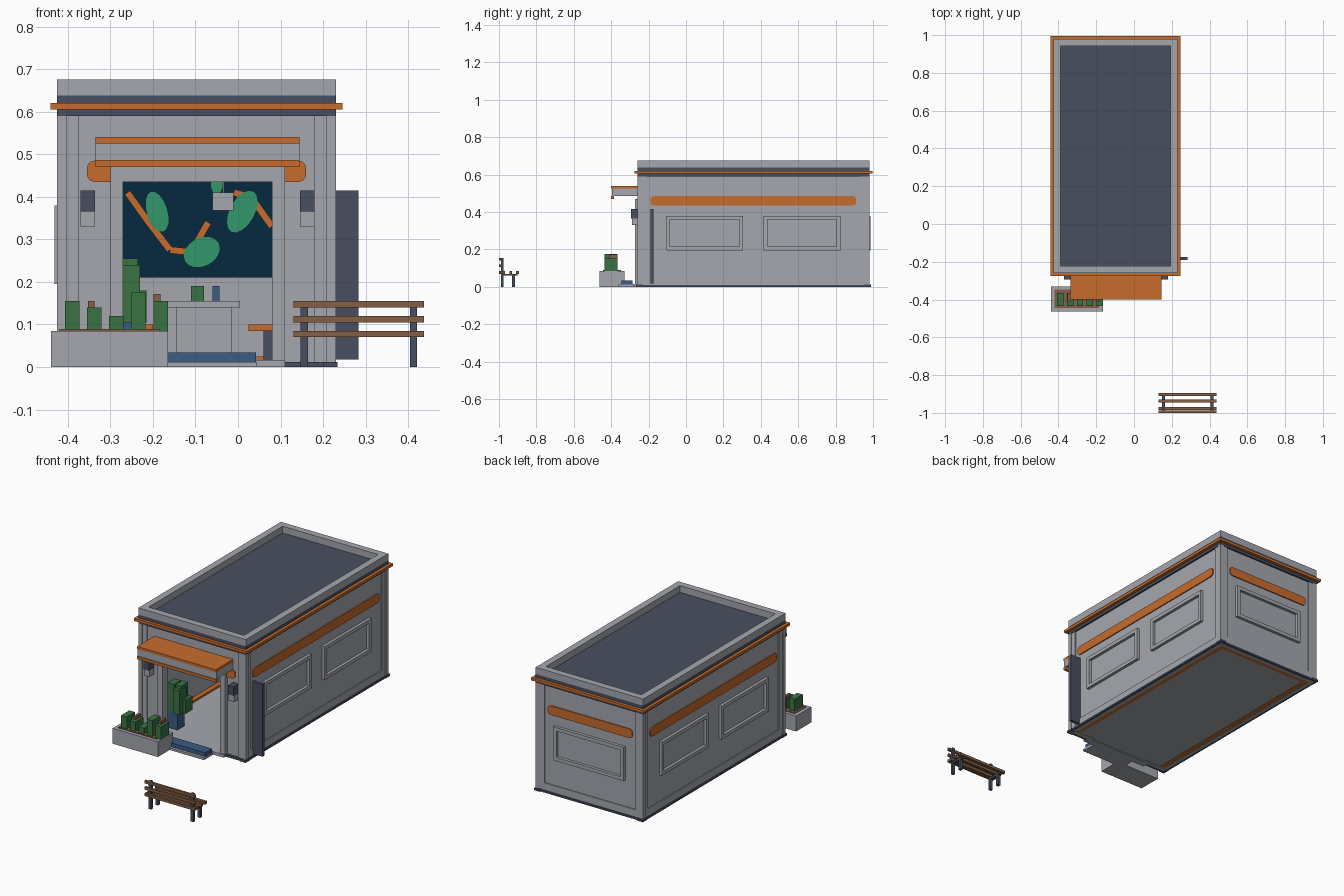
import bpy, bmesh, math
from mathutils import Vector

cube = bpy.data.objects.get("Cube")
if cube:
    bpy.data.objects.remove(cube, do_unlink=True)


def material(name, red, green, blue):
    def linear(value):
        return (value / 255) ** 2.2
    mat = bpy.data.materials.new(name)
    color = (linear(red), linear(green), linear(blue), 1)
    mat.diffuse_color = color
    mat.use_nodes = True
    mat.node_tree.nodes["Principled BSDF"].inputs["Base Color"].default_value = color
    return mat


GREY = material("pale grey", 163, 166, 173)
SLATE = material("dark slate", 74, 80, 96)
ORANGE = material("warm orange", 198, 108, 48)
TEAL = material("deep teal", 13, 46, 66)
LEAF = material("mural green", 55, 150, 108)
GREEN = material("plant green", 60, 114, 68)
BLUE = material("muted blue", 62, 92, 130)
WOOD = material("bench wood", 130, 95, 70)

# Outer limits of the building
LEFT, RIGHT, FRONT, BACK = -0.425, 0.23, -0.26, 0.98
MID = (LEFT + RIGHT) / 2
EAVES = 0.59


# Places (along, outward, up) coordinates on each side of the building
SIDES = {
    "right": lambda u, d, z: Vector((LEFT - d, u, z)),
    "left": lambda u, d, z: Vector((RIGHT + d, u, z)),
    "front": lambda u, d, z: Vector((u, FRONT - d, z)),
    "back": lambda u, d, z: Vector((u, BACK + d, z)),
}


def prism(name, mat, outline, inner, outer, place):
    """Extrude an outline of (along, up) points between two depths."""
    bm = bmesh.new()
    near = [bm.verts.new(place(u, inner, z)) for u, z in outline]
    far = [bm.verts.new(place(u, outer, z)) for u, z in outline]
    bm.faces.new(near)
    bm.faces.new(far)
    count = len(outline)
    for i in range(count):
        j = (i + 1) % count
        bm.faces.new((near[i], near[j], far[j], far[i]))
    bmesh.ops.recalc_face_normals(bm, faces=bm.faces)
    mesh = bpy.data.meshes.new(name)
    bm.to_mesh(mesh)
    bm.free()
    mesh.materials.append(mat)
    obj = bpy.data.objects.new(name, mesh)
    bpy.context.collection.objects.link(obj)
    return obj


def box(name, mat, x, y, z):
    outline = [(x[0], z[0]), (x[1], z[0]), (x[1], z[1]), (x[0], z[1])]
    return prism(name, mat, outline, y[0], y[1], lambda u, d, h: Vector((u, d, h)))


def panel(name, mat, side, along, depth, up):
    outline = [(along[0], up[0]), (along[1], up[0]), (along[1], up[1]), (along[0], up[1])]
    return prism(side + "_" + name, mat, outline, depth[0], depth[1], SIDES[side])


def stripe(side, start, end, low=0.435, high=0.485):
    radius = 0.018
    outline = []
    corners = ((end, high, -1, -1), (start, high, 1, -1), (start, low, 1, 1), (end, low, -1, 1))
    for quarter, (u, z, du, dz) in enumerate(corners):
        for step in range(4):
            angle = math.pi / 2 * (quarter + step / 3)
            outline.append((u + radius * (du + math.cos(angle)), z + radius * (dz + math.sin(angle))))
    prism(side + "_stripe", ORANGE, outline, -0.012, -0.004, SIDES[side])


def window(side, start, end, low=0.195, high=0.38, rim=0.02):
    depth = (-0.012, 0.006)
    for edge in (low, high - rim):
        panel("window_rail", GREY, side, (start, end), depth, (edge, edge + rim))
    for edge in (start, end - rim):
        panel("window_stile", GREY, side, (edge, edge + rim), depth, (low + rim, high - rim))


def ring(name, mat, grow, width, z):
    x0, x1, y0, y1 = LEFT - grow, RIGHT + grow, FRONT - grow, BACK + grow
    for y in (y0, y1 - width):
        box(name + "_cross", mat, (x0, x1), (y, y + width), z)
    for x in (x0, x1 - width):
        box(name + "_long", mat, (x, x + width), (y0 + width, y1 - width), z)


# Side and back walls with rails, windows and stripes
for side in ("left", "right"):
    panel("wall", GREY, side, (FRONT + 0.01, BACK - 0.01), (-0.03, -0.01), (0, EAVES))
    panel("base_rail", GREY, side, (FRONT, BACK), (-0.012, -0.005), (0.01, 0.05))
    stripe(side, -0.19, 0.91)
    for start in (-0.105, 0.415):
        window(side, start, start + 0.41)
panel("wall", GREY, "back", (LEFT + 0.01, RIGHT - 0.01), (-0.03, -0.01), (0, EAVES))
panel("base_rail", GREY, "back", (LEFT, RIGHT), (-0.012, -0.005), (0.01, 0.05))
stripe("back", -0.355, 0.16)
window("back", -0.31, 0.12)

# Front wall around the doorway, with a raised door frame
DOOR_LEFT, DOOR_RIGHT, DOOR_TOP = -0.27, 0.08, 0.435
panel("wall_west", GREY, "front", (LEFT + 0.01, DOOR_LEFT), (-0.03, -0.01), (0, EAVES))
panel("wall_east", GREY, "front", (DOOR_RIGHT, RIGHT - 0.01), (-0.03, -0.01), (0, EAVES))
panel("wall_header", GREY, "front", (DOOR_LEFT, DOOR_RIGHT), (-0.03, -0.01), (DOOR_TOP, EAVES))
stripe("front", -0.355, DOOR_LEFT)
stripe("front", DOOR_RIGHT, 0.16)
for edge in (DOOR_LEFT - 0.03, DOOR_RIGHT):
    panel("door_jamb", GREY, "front", (edge, edge + 0.03), (-0.035, 0.012), (0, DOOR_TOP))
panel("door_head", GREY, "front", (DOOR_LEFT - 0.03, DOOR_RIGHT + 0.03), (-0.035, 0.012), (DOOR_TOP, 0.47))

# Corner posts, each stepped along both walls
for sx, x in ((1, LEFT), (-1, RIGHT)):
    for sy, y in ((1, FRONT), (-1, BACK)):
        box("corner_post", GREY, (x, x + sx * 0.022), (y, y + sy * 0.022), (0, EAVES))
        box("corner_step_x", GREY, (x + sx * 0.02, x + sx * 0.05), (y + sy * 0.004, y + sy * 0.02), (0, EAVES))
        box("corner_step_y", GREY, (x + sx * 0.004, x + sx * 0.02), (y + sy * 0.02, y + sy * 0.05), (0, EAVES))
        box("corner_foot", SLATE, (x - sx * 0.004, x + sx * 0.03), (y - sy * 0.008, y + sy * 0.03), (0, 0.012))

# Plinth lines and floor with an orange border
for side in ("left", "right"):
    panel("plinth", SLATE, side, (FRONT, BACK), (-0.01, 0.002), (0, 0.01))
panel("plinth", SLATE, "back", (LEFT, RIGHT), (-0.01, 0.002), (0, 0.01))
for start, end in ((LEFT, DOOR_LEFT - 0.03), (DOOR_RIGHT + 0.03, RIGHT)):
    panel("plinth", SLATE, "front", (start, end), (-0.01, 0.004), (0, 0.012))
box("floor", GREY, (LEFT + 0.03, RIGHT - 0.03), (FRONT + 0.01, BACK - 0.03), (0.004, 0.014))
for side in ("left", "right"):
    panel("skirting", ORANGE, side, (FRONT + 0.04, BACK - 0.03), (-0.055, -0.03), (0.002, 0.025))
panel("skirting", ORANGE, "back", (LEFT + 0.05, RIGHT - 0.05), (-0.055, -0.03), (0.002, 0.025))

# Roof, cornice and parapet
box("roof_slab", SLATE, (LEFT, RIGHT), (FRONT, BACK), (EAVES, 0.638))
ring("cornice", ORANGE, 0.016, 0.03, (0.605, 0.62))
ring("parapet", GREY, 0, 0.037, (0.638, 0.675))

# Canopy and wall lamps
CANOPY = (-0.335, 0.145)
panel("canopy_top", ORANGE, "front", CANOPY, (-0.01, 0.14), (0.525, 0.54))
panel("canopy_body", GREY, "front", CANOPY, (-0.01, 0.136), (0.485, 0.525))
panel("canopy_lip", ORANGE, "front", CANOPY, (0.125, 0.14), (0.47, 0.486))
for x in (-0.37, 0.146):
    panel("lamp_hood", SLATE, "front", (x, x + 0.034), (-0.01, 0.035), (0.365, 0.415))
    panel("lamp_glass", GREY, "front", (x, x + 0.034), (-0.01, 0.03), (0.33, 0.365))

# Side blade panel and entrance step
box("blade_panel", SLATE, (RIGHT - 0.01, 0.283), (-0.19, -0.174), (0.018, 0.415))
box("threshold", GREY, (DOOR_LEFT - 0.03, DOOR_RIGHT + 0.03), (-0.28, FRONT + 0.02), (0, 0.016))
box("entrance_step", GREY, (-0.22, 0.045), (-0.36, -0.28), (0, 0.012))
box("door_mat", BLUE, (-0.21, 0.042), (-0.345, -0.285), (0.012, 0.034))

# Wall mural of leaves and branches
MURAL = BACK - 0.03
box("mural", TEAL, (LEFT + 0.04, RIGHT - 0.04), (MURAL - 0.006, MURAL), (0.21, 0.56))


def leaf(x, z, wide, tall, tilt):
    outline = []
    for i in range(16):
        a = math.tau * i / 16
        u, v = wide * math.cos(a), tall * math.sin(a)
        outline.append((x + u * math.cos(tilt) - v * math.sin(tilt), z + u * math.sin(tilt) + v * math.cos(tilt)))
    prism("mural_leaf", LEAF, outline, MURAL - 0.014, MURAL - 0.006, lambda u, d, h: Vector((u, d, h)))


def branch(points, width):
    for start, end in zip(points, points[1:]):
        a, b = Vector(start), Vector(end)
        across = Vector((a.y - b.y, b.x - a.x)).normalized() * width / 2
        outline = [tuple(p) for p in (a - across, b - across, b + across, a + across)]
        prism("mural_branch", ORANGE, outline, MURAL - 0.011, MURAL - 0.006, lambda u, d, h: Vector((u, d, h)))


leaf(-0.19, 0.365, 0.025, 0.05, 0.3)
leaf(-0.085, 0.27, 0.046, 0.034, 0.5)
leaf(0.01, 0.365, 0.03, 0.055, -0.5)
leaf(-0.05, 0.43, 0.015, 0.025, 0)
branch([(-0.26, 0.41), (-0.21, 0.34), (-0.16, 0.275), (-0.11, 0.27), (-0.07, 0.34)], 0.016)
branch([(-0.01, 0.41), (0.03, 0.4), (0.08, 0.33)], 0.016)

# Interior counter, seats and pendant lamp
box("counter_top", GREY, (-0.165, 0.005), (0.38, 0.56), (0.14, 0.155))
box("counter_body", GREY, (-0.145, -0.015), (0.4, 0.54), (0.014, 0.14))
box("counter_plant", GREEN, (-0.11, -0.08), (0.45, 0.48), (0.155, 0.19))
box("counter_cup", BLUE, (-0.06, -0.044), (0.45, 0.47), (0.155, 0.19))
for inner, outer in ((0.025, 0.17), (-0.2, -0.36)):
    lean = math.copysign(0.035, outer)
    box("seat", ORANGE, (inner, outer), (0.5, 0.6), (0.085, 0.1))
    box("seat_leg", SLATE, (inner + lean, outer - lean), (0.52, 0.58), (0.014, 0.085))
box("pendant_lamp", GREY, (-0.06, -0.01), (0.2, 0.25), (0.368, 0.41))
box("pendant_cord", GREY, (-0.037, -0.033), (0.223, 0.227), (0.41, EAVES))

# Potted plant inside the doorway
box("pot", BLUE, (-0.31, -0.25), (-0.17, -0.11), (0.014, 0.105))
for x, y, top in ((-0.29, -0.14, 0.26), (-0.255, -0.13, 0.255), (-0.25, -0.15, 0.24), (-0.235, -0.12, 0.18)):
    box("pot_leaves", GREEN, (x - 0.02, x + 0.02), (y - 0.03, y + 0.03), (0.105, top))

# Planter with clipped shrubs and flowers
box("planter", GREY, (-0.44, -0.165), (-0.462, -0.33), (0, 0.085))
box("planter_soil", WOOD, (-0.42, -0.185), (-0.444, -0.348), (0.085, 0.089))
for i, top in enumerate((0.155, 0.14, 0.12, 0.175, 0.155)):
    x = -0.407 + i * 0.052
    box("shrub", GREEN, (x, x + 0.034), (-0.435, -0.365), (0.085, top))
for x, top in ((-0.345, 0.155), (-0.19, 0.172)):
    box("flower", WOOD, (x - 0.008, x + 0.008), (-0.41, -0.365), (0.14, top))

# Garden bench facing the building
SPAN = (0.13, 0.437)
for y in (-0.985, -0.945, -0.91):
    box("bench_seat_slat", WOOD, SPAN, (y, y + 0.016), (0.07, 0.085))
for z in (0.07, 0.105, 0.14):
    box("bench_back_slat", WOOD, SPAN, (-1, -0.988), (z, z + 0.015))
for x in (0.147, 0.404):
    box("bench_back_leg", SLATE, (x, x + 0.017), (-0.99, -0.976), (0, 0.155))
    box("bench_front_leg", SLATE, (x, x + 0.017), (-0.93, -0.914), (0, 0.07))
    box("bench_bearer", SLATE, (x, x + 0.017), (-0.98, -0.9), (0.06, 0.07))
